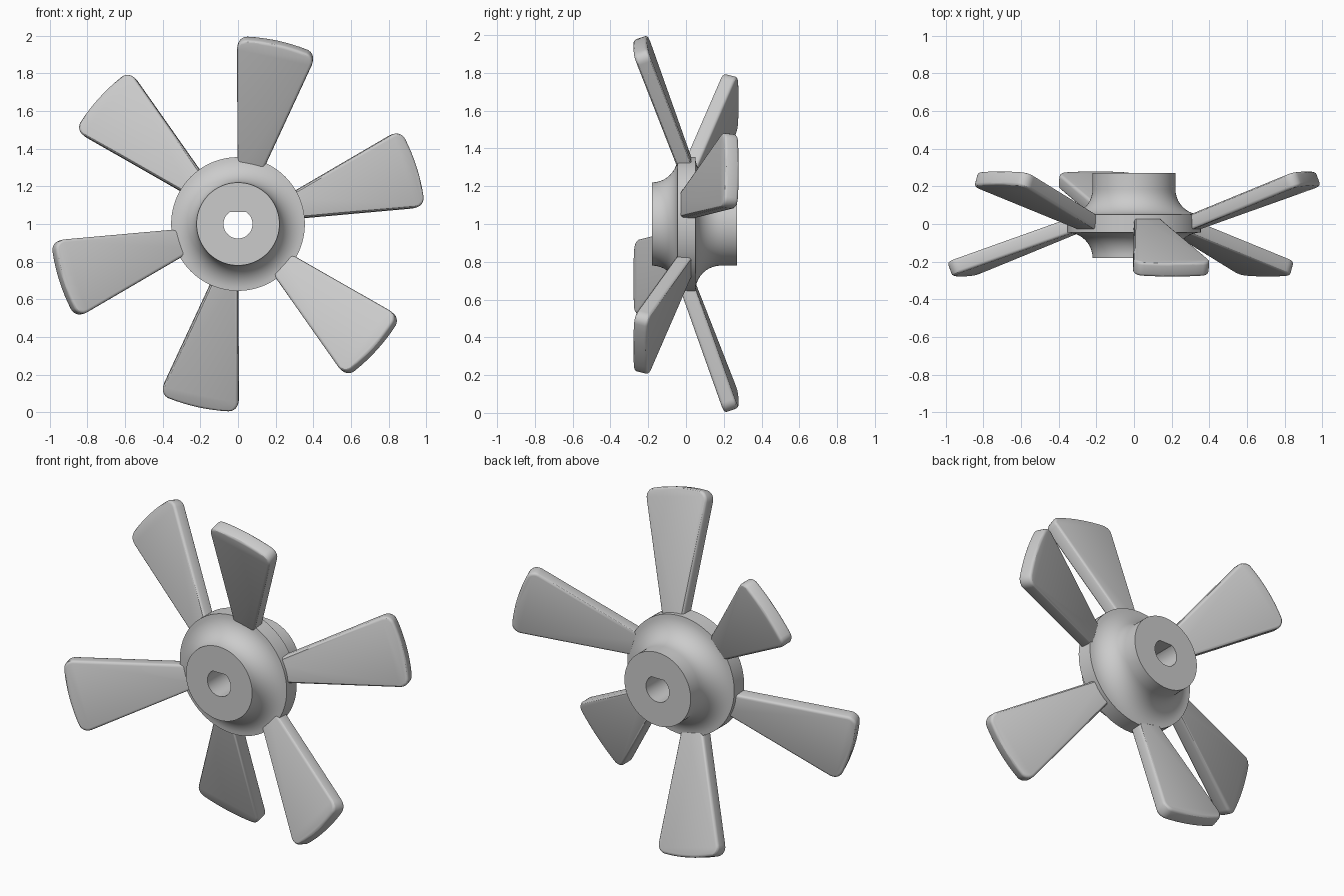
import bpy, bmesh
from math import sin, cos, tan, pi, radians
from mathutils import Matrix

cube = bpy.data.objects.get("Cube")
if cube:
    bpy.data.objects.remove(cube)

grey = bpy.data.materials.new("plain grey")
grey.use_nodes = True
colour = (0.6, 0.6, 0.6, 1)
grey.diffuse_color = colour
grey.node_tree.nodes["Principled BSDF"].inputs["Base Color"].default_value = colour


def finish(bm, name):
    bmesh.ops.recalc_face_normals(bm, faces=bm.faces)
    mesh = bpy.data.meshes.new(name)
    bm.to_mesh(mesh)
    bm.free()
    mesh.materials.append(grey)
    obj = bpy.data.objects.new(name, mesh)
    bpy.context.collection.objects.link(obj)
    bpy.ops.object.select_all(action='DESELECT')
    obj.select_set(True)
    bpy.context.view_layer.objects.active = obj
    bpy.ops.object.shade_smooth_by_angle(angle=radians(30))
    return obj


# Hub: lathed around y, concave fillets either side of a flange, D-shaped bore
SEG = 96
FILLET = 0.135
arc = [i / 10 * pi / 2 for i in range(11)]
front = [(-0.18 + FILLET * sin(a), 0.355 - FILLET * cos(a)) for a in arc]
back = [(0.185 - FILLET * sin(a), 0.355 - FILLET * cos(a)) for a in reversed(arc)]
profile = [(-0.18, None)] + front + back + [(0.27, 0.22), (0.27, None)]


def bore_radius(a):
    return min(0.077, 0.064 / sin(a)) if sin(a) > 0.1 else 0.077


bm = bmesh.new()
rings = []
for y, r in profile:
    ring = []
    for i in range(SEG):
        a = 2 * pi * i / SEG
        rad = bore_radius(a) if r is None else r
        ring.append(bm.verts.new((rad * cos(a), y, 1 + rad * sin(a))))
    rings.append(ring)
for j, ring in enumerate(rings):
    nxt = rings[(j + 1) % len(rings)]
    for i in range(SEG):
        k = (i + 1) % SEG
        bm.faces.new((ring[i], ring[k], nxt[k], nxt[i]))
finish(bm, "hub")

# Blades: rounded wedges, leaning alternately forward and backward
HALF = radians(12.4)
LEAN = radians(20)
PIVOT, TIP, THICK, CORNER = 0.31, 0.997, 0.08, 0.05


def blade_outline():
    # (across, outward) points of the wedge in the unleaned position
    ca = HALF - CORNER / (TIP - CORNER)
    cx, cy = (TIP - CORNER) * sin(ca), (TIP - CORNER) * cos(ca)
    side = [(0.27 * tan(HALF), 0.27)]
    for i in range(7):
        a = -HALF + (HALF + pi / 2 - ca) * i / 6
        side.append((cx + CORNER * cos(a), cy + CORNER * sin(a)))
    side += [(TIP * sin(ca * t), TIP * cos(ca * t)) for t in (0.75, 0.5, 0.25)]
    return side + [(0, TIP)] + [(-x, z) for x, z in reversed(side)]


for n in range(6):
    lean = 1 if n % 2 == 0 else -1
    bm = bmesh.new()
    outline = blade_outline()
    # stretch along the blade so the leaned length keeps its radius
    pts = [(x, (z - PIVOT) / cos(LEAN) * 0.985) for x, z in outline]
    base = bm.faces.new([bm.verts.new((x, -THICK / 2, z)) for x, z in pts])
    out = bmesh.ops.extrude_face_region(bm, geom=[base])
    moved = [v for v in out["geom"] if isinstance(v, bmesh.types.BMVert)]
    bmesh.ops.translate(bm, verts=moved, vec=(0, THICK, 0))
    rims = [e for e in bm.edges if abs(e.verts[0].co.y - e.verts[1].co.y) < 0.001]
    bmesh.ops.bevel(bm, geom=rims, offset=0.016, segments=3, profile=0.5,
                    affect='EDGES', clamp_overlap=True)
    spin = Matrix.Rotation(radians(12.3 + 60 * n), 4, 'Y')
    place = (Matrix.Translation((0, 0, 1)) @ spin @ Matrix.Translation((0, 0, PIVOT))
             @ Matrix.Rotation(lean * LEAN, 4, 'X'))
    bmesh.ops.transform(bm, matrix=place, verts=bm.verts)
    finish(bm, "blade_%d" % (n + 1))
